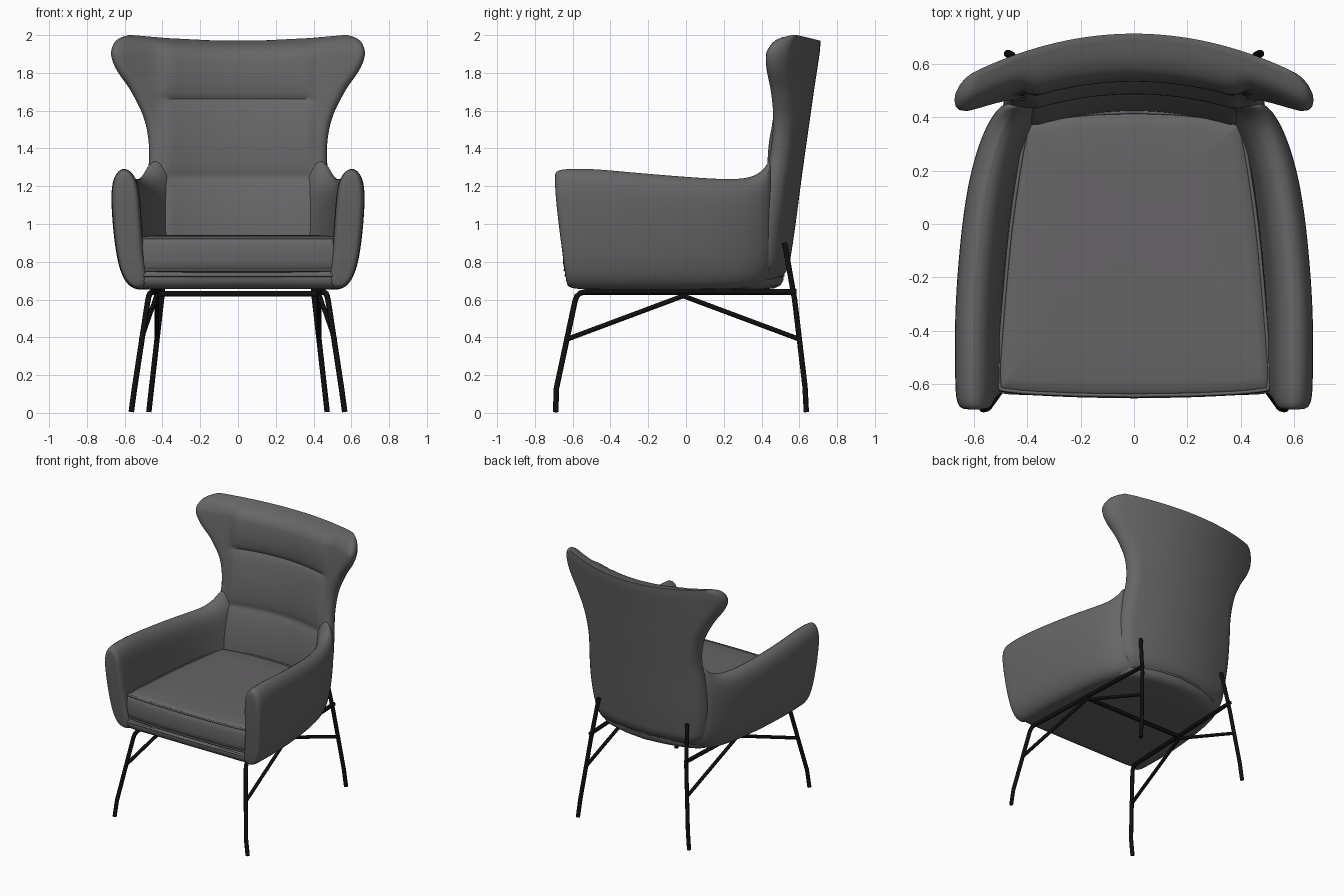
import bpy, bmesh, math
from mathutils import Vector

if "Cube" in bpy.data.objects:
    bpy.data.objects.remove(bpy.data.objects["Cube"])


def material(name, colour):
    m = bpy.data.materials.new(name)
    m.use_nodes = True
    m.diffuse_color = (*colour, 1)
    bsdf = m.node_tree.nodes["Principled BSDF"]
    bsdf.inputs["Base Color"].default_value = (*colour, 1)
    bsdf.inputs["Roughness"].default_value = 0.8
    return m


fabric = material("grey fabric", (0.135, 0.13, 0.135))
metal = material("black metal", (0.005, 0.005, 0.005))


def spline(points, t):
    """Smooth interpolation through (key, value, ...) points."""
    keys = [p[0] for p in points]
    vals = [Vector((*p[1:], 0, 0)[:3]) for p in points]
    t = min(max(t, keys[0]), keys[-1])
    i = max(j for j in range(len(keys) - 1) if keys[j] <= t)

    def slope(j):
        a, b = max(j - 1, 0), min(j + 1, len(keys) - 1)
        return (vals[b] - vals[a]) / (keys[b] - keys[a])
    d = keys[i + 1] - keys[i]
    u = (t - keys[i]) / d
    s = u * u * (3 - 2 * u)
    return (vals[i].lerp(vals[i + 1], s) + slope(i) * d * u * (1 - u) ** 2
            - slope(i + 1) * d * u * u * (1 - u))


def loft(name, rings, mat, subdiv=0, mirror=False, angle=50):
    bm = bmesh.new()
    rows = [[bm.verts.new(p) for p in r] for r in rings]
    n = len(rows[0])
    for a, b in zip(rows, rows[1:]):
        for i in range(n):
            j = (i + 1) % n
            bm.faces.new((a[i], a[j], b[j], b[i]))
    bm.faces.new(rows[0])
    bm.faces.new(rows[-1])
    bmesh.ops.recalc_face_normals(bm, faces=bm.faces)
    me = bpy.data.meshes.new(name)
    bm.to_mesh(me)
    bm.free()
    ob = bpy.data.objects.new(name, me)
    bpy.context.collection.objects.link(ob)
    me.materials.append(mat)
    if mirror:
        ob.modifiers.new("Mirror", "MIRROR")
    if subdiv:
        s = ob.modifiers.new("Smooth", "SUBSURF")
        s.levels = s.render_levels = subdiv
    bpy.ops.object.select_all(action="DESELECT")
    ob.select_set(True)
    bpy.context.view_layer.objects.active = ob
    bpy.ops.object.shade_smooth_by_angle(angle=math.radians(angle))
    return ob


def tube(name, points, radius, mat, cyclic=False, mirror=False):
    cu = bpy.data.curves.new(name, "CURVE")
    cu.dimensions = "3D"
    cu.bevel_depth = radius
    cu.bevel_resolution = 2
    cu.use_fill_caps = True
    sp = cu.splines.new("POLY")
    sp.points.add(len(points) - 1)
    for p, co in zip(sp.points, points):
        p.co = (*co, 1)
    sp.use_cyclic_u = cyclic
    cu.materials.append(mat)
    ob = bpy.data.objects.new(name, cu)
    bpy.context.collection.objects.link(ob)
    if mirror:
        ob.modifiers.new("Mirror", "MIRROR")


def outline(half, steps=4):
    """Closed smooth outline from its right half, front centre to back centre."""
    pts = [(i, *p) for i, p in enumerate(half)]
    count = (len(half) - 1) * steps
    right = [spline(pts, i / steps) for i in range(count + 1)]
    return right + [Vector((-p.x, p.y, 0)) for p in right[-2:0:-1]]


def level(shape, z, inset):
    return [(p.x * (1 - inset / p.length), p.y * (1 - inset / p.length), z) for p in shape]


# Backrest: half width and rear face by height, with wings and padded panels
WIDTH = [(.7, .40), (.8, .46), (1, .49), (1.2, .485), (1.38, .47), (1.55, .495),
         (1.7, .565), (1.82, .645), (1.9, .672), (1.96, .655), (1.985, .625), (2, .58)]
REAR = [(.7, .485), (.74, .525), (.8, .55), (1.3, .62), (1.93, .708), (2, .712)]
HALF = [(.7, .03), (.76, .055), (1.5, .056), (1.9, .062), (1.96, .05), (1.985, .034), (2, .01)]
SEAMS = [.8, 1.25, 1.66, 2.04]


def padding(x, z):
    lo, hi = next((a, b) for a, b in zip(SEAMS, SEAMS[1:]) if z <= b)
    swell = math.sqrt(abs(math.sin(math.pi * (z - lo) / (hi - lo)))) if z > lo else 0
    edge = min(max((.43 - abs(x)) / .07, 0), 1)
    top = min(1, (2 - z) / .05)
    return .035 * swell * edge * edge * (3 - 2 * edge) * top


def back_ring(z):
    w, rear, h = (spline(t, z).x for t in (WIDTH, REAR, HALF))
    cols, arc = 36, 8
    inner = w - h
    ring = [(inner * (2 * i / cols - 1), h) for i in range(cols + 1)]
    ring += [(inner + h * math.sin(math.pi * i / arc), h * math.cos(math.pi * i / arc))
             for i in range(1, arc)]
    ring += [(-x, -y) for x, y in ring]
    dip = max(0, (z - 1.7) / .3)
    out = []
    for x, off in ring:
        pad = padding(x, z) if off <= -h * .99 else 0
        out.append((x, rear - h - .4 * x * x + off - pad,
                    z - .03 * dip * max(0, 1 - (x / .55) ** 2)))
    return out


heights = [.7 + 1.24 * i / 80 for i in range(81)] + [1.955, 1.97, 1.98, 1.988, 1.994, 1.998, 2]
loft("backrest", [back_ring(z) for z in heights], fabric)

# Armrests: one padded section swept from front to back, mirrored
SECTION = [(.46, 0), (.57, 0), (.628, .15), (.656, .4), (.675, .75), (.664, .93),
           (.605, 1.02), (.535, .93), (.517, .75), (.505, .45), (.49, .2)]
# y, sideways shift, top height, bottom height, section scale
ARM = [(-.70, 0, 1.285, .66, .55), (-.69, 0, 1.295, .655, .85), (-.65, 0, 1.3, .65, .98),
       (-.5, 0, 1.3, .648, 1), (-.3, 0, 1.28, .648, 1), (0, -.025, 1.255, .648, 1),
       (.18, -.055, 1.243, .65, 1), (.3, -.09, 1.243, .652, 1), (.38, -.125, 1.265, .665, 1),
       (.43, -.155, 1.32, .69, .95), (.46, -.18, 1.4, .73, .8)]


def arm_ring(y, shift, top, bottom, scale):
    mid = (top + bottom) / 2
    ring = []
    for x, f in SECTION:
        z = bottom + f * (top - bottom)
        slant = .12 * (1.2 - z) * max(0, -y - .3) / .4
        px = .585 + (x - .585) * scale + shift
        ring.append((px, y + max(slant, 0), mid + (z - mid) * (1 - (1 - scale) * .2)))
    return ring


loft("armrests", [arm_ring(*a) for a in ARM], fabric, subdiv=2, mirror=True, angle=70)

# Seat base joining the arms and the back
base = outline([(0, -.635), (.3, -.632), (.5, -.625), (.55, -.58), (.56, -.3), (.53, .05),
                (.47, .3), (.40, .42), (.2, .49), (0, .515)])
loft("seat_base", [level(base, z, i) for z, i in
                   ((.655, .09), (.66, .045), (.675, .015), (.7, 0), (.735, 0), (.75, .02))], fabric)
tube("base_piping", level(base, .728, 0), .008, fabric, cyclic=True)

# Seat cushion with piped edges
seat = outline([(0, -.648), (.25, -.643), (.47, -.628), (.508, -.595), (.5, -.4), (.465, 0),
                (.41, .34), (.375, .385), (.2, .415), (0, .425)])
loft("seat_cushion", [level(seat, z, i) for z, i in
                      ((.74, .03), (.755, .005), (.8, -.004), (.88, -.004), (.92, .004),
                       (.933, .02), (.939, .06), (.943, .2))], fabric)
for name, z in (("cushion_top_piping", .926), ("cushion_bottom_piping", .756)):
    tube(name, level(seat, z, .006), .007, fabric, cyclic=True)

# Metal frame: each leg pair and brace is mirrored
R = .015
tube("front_legs_and_side_rails",
     [(.565, -.69, .005), (.548, -.686, .13), (.478, -.588, .59), (.472, -.578, .618),
      (.465, -.56, .634), (.455, -.535, .64), (.405, .585, .64)], R, metal, mirror=True)
tube("rear_legs", [(.472, .637, .005), (.457, .63, .14), (.405, .575, .6), (.375, .522, .9)],
     R, metal, mirror=True)
tube("front_braces", [(.512, -.63, .39), (.43, 0, .625)], R * .85, metal, mirror=True)
tube("rear_braces", [(.43, -.03, .625), (.43, .6, .39)], R * .85, metal, mirror=True)
tube("cross_bar", [(-.43, -.01, .63), (.43, -.01, .63)], R, metal)
